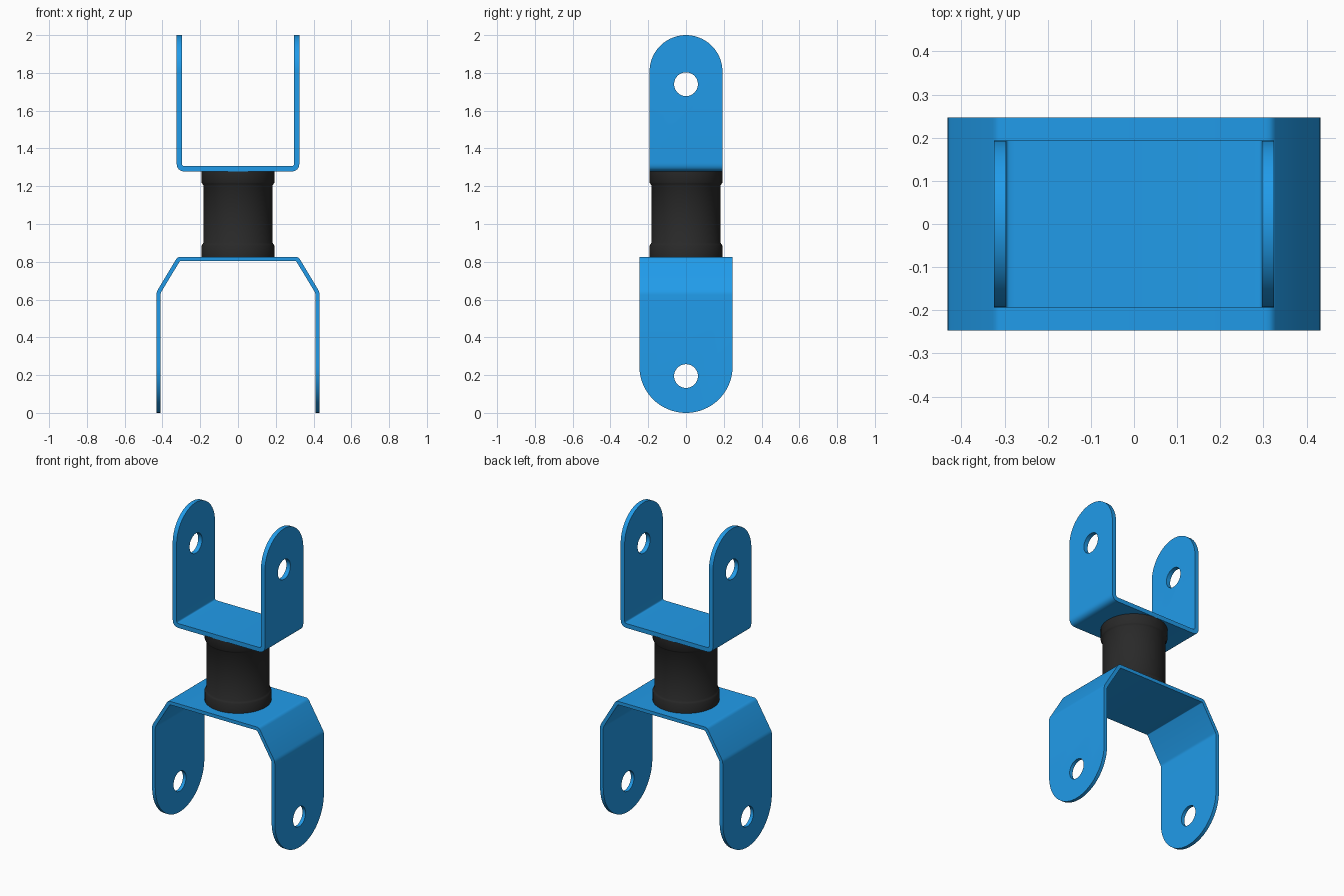
import bpy, bmesh
from math import sin, cos, pi, radians
from mathutils import Vector

if "Cube" in bpy.data.objects:
    bpy.data.objects.remove(bpy.data.objects["Cube"])


def material(name, color):
    m = bpy.data.materials.new(name)
    m.diffuse_color = color
    m.use_nodes = True
    m.node_tree.nodes["Principled BSDF"].inputs["Base Color"].default_value = m.diffuse_color
    return m


def finish(bm, name, mat=None):
    bmesh.ops.recalc_face_normals(bm, faces=bm.faces)
    if bm.calc_volume(signed=True) < 0:
        bmesh.ops.reverse_faces(bm, faces=bm.faces)
    mesh = bpy.data.meshes.new(name)
    bm.to_mesh(mesh)
    bm.free()
    obj = bpy.data.objects.new(name, mesh)
    bpy.context.collection.objects.link(obj)
    if mat:
        mesh.materials.append(mat)
    return obj


def activate(obj):
    bpy.ops.object.select_all(action='DESELECT')
    obj.select_set(True)
    bpy.context.view_layer.objects.active = obj


def extrude(bm, faces, offset):
    out = bmesh.ops.extrude_face_region(bm, geom=faces)
    verts = [g for g in out["geom"] if isinstance(g, bmesh.types.BMVert)]
    bmesh.ops.translate(bm, vec=offset, verts=verts)


def inset_path(path, t):
    # Mitred offset to the left of an open path
    pts = [Vector(p) for p in path]
    dirs = [(b - a).normalized() for a, b in zip(pts, pts[1:])]
    normals = [Vector((-d.y, d.x)) for d in dirs]
    result = []
    for p, n0, n1 in zip(pts, normals[:1] + normals, normals + normals[-1:]):
        m = (n0 + n1).normalized()
        result.append(p + m * (t / m.dot(n0)))
    return result


def rounded(corner, before, after, r, n=6):
    # Small bend in the sheet metal at a corner
    c = Vector(corner)
    a = c + (Vector(before) - c).normalized() * r
    b = c + (Vector(after) - c).normalized() * r
    return [tuple(a * (1 - t) ** 2 + c * 2 * t * (1 - t) + b * t * t)
            for t in [i / n for i in range(n + 1)]]


def bracket(name, half, thick, side, hole_z, hole_r, mat):
    # Bent strip: mirrored half profile, thickened and extruded along y
    path = [(-x, z) for x, z in reversed(half)] + half
    inner = inset_path(path, thick)
    bm = bmesh.new()
    loop = list(path) + [tuple(p) for p in reversed(inner)]
    face = bm.faces.new([bm.verts.new((x, -0.3, z)) for x, z in loop])
    extrude(bm, [face], (0, 0.6, 0))
    obj = finish(bm, name, mat)

    # Rounded side outline trims the strip, then the pin hole is cut
    hole = [(hole_r * cos(2 * pi * i / 40), hole_z + hole_r * sin(2 * pi * i / 40))
            for i in range(40)]
    for ring, operation in ((side, 'INTERSECT'), (hole, 'DIFFERENCE')):
        bm = bmesh.new()
        face = bm.faces.new([bm.verts.new((-0.6, y, z)) for y, z in ring])
        extrude(bm, [face], (1.2, 0, 0))
        cutter = finish(bm, name + "_cutter")
        cutter.hide_render = True
        activate(obj)
        mod = obj.modifiers.new("trim", 'BOOLEAN')
        mod.operation = operation
        mod.solver = 'EXACT'
        mod.object = cutter
        bpy.ops.object.modifier_apply(modifier=mod.name)
        bpy.data.objects.remove(cutter)
    activate(obj)
    bpy.ops.object.shade_smooth_by_angle(angle=radians(25))


def side_outline(r, centre_z, base_z, sign):
    arc = [(r * cos(pi * i / 40), centre_z + sign * r * sin(pi * i / 40)) for i in range(41)]
    return arc + [(-r, base_z), (r, base_z)]


blue = material("blue_paint", (0.015, 0.33, 0.82, 1))
black = material("black_rubber", (0.022, 0.022, 0.022, 1))

# Upper U-shaped fork
upper = rounded((0.325, 1.278), (0, 1.278), (0.325, 2.0), 0.045) + [(0.325, 2.1)]
bracket("upper_fork", upper, 0.028, side_outline(0.193, 1.807, 1.2, 1), 1.74, 0.063, blue)

# Lower splayed fork
lower = (rounded((0.32, 0.826), (0, 0.826), (0.432, 0.64), 0.015, 3)
         + rounded((0.432, 0.64), (0.32, 0.826), (0.432, 0), 0.015, 3) + [(0.432, -0.1)])
bracket("lower_fork", lower, -0.022, side_outline(0.247, 0.247, 0.9, -1), 0.195, 0.063, blue)

# Swivel barrel with a flange at each end
half = [(0.193, 0.825), (0.193, 0.885), (0.188, 0.893), (0.183, 0.90)]
profile = half + [(r, 2.105 - z) for r, z in reversed(half)]
bm = bmesh.new()
N = 48
rings = [[bm.verts.new((r * cos(2 * pi * i / N), r * sin(2 * pi * i / N), z))
          for i in range(N)] for r, z in profile]
for a, b in zip(rings, rings[1:]):
    for i in range(N):
        j = (i + 1) % N
        bm.faces.new((a[i], a[j], b[j], b[i]))
bm.faces.new(rings[0])
bm.faces.new(rings[-1])
activate(finish(bm, "swivel_barrel", black))
bpy.ops.object.shade_smooth_by_angle(angle=radians(60))
